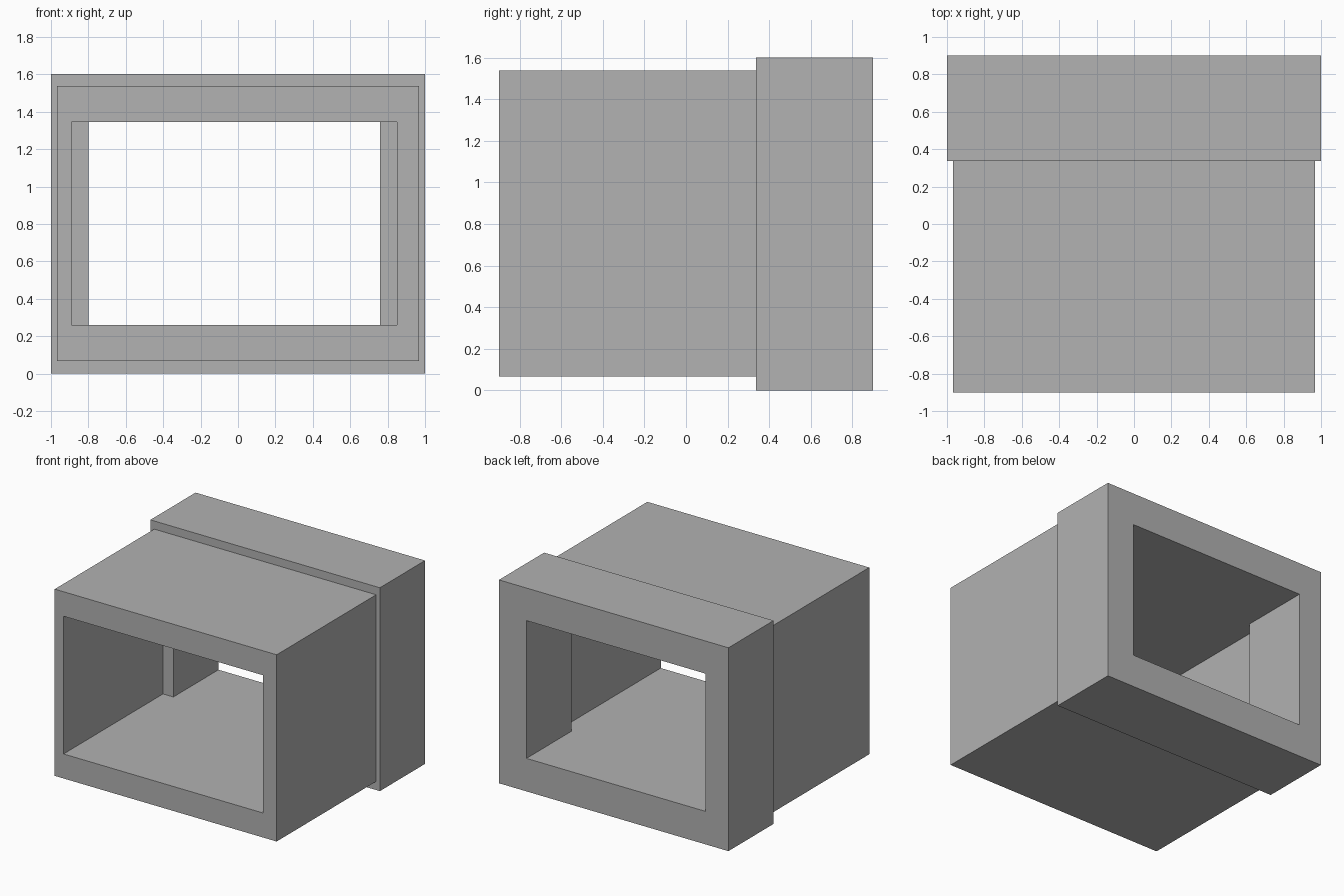
import bpy
import bmesh

cube = bpy.data.objects.get("Cube")
if cube:
    bpy.data.objects.remove(cube, do_unlink=True)

# Plain concrete grey
grey = bpy.data.materials.new("concrete_grey")
grey.use_nodes = True
colour = (0.445, 0.445, 0.445, 1)
grey.diffuse_color = colour
grey.node_tree.nodes["Principled BSDF"].inputs["Base Color"].default_value = colour

# Rectangles as x min, x max, z min, z max
sleeve_outer = (-0.967, 0.967, 0.067, 1.538)
sleeve_inner = (-0.89, 0.85, 0.26, 1.345)
collar_outer = (-1.0, 1.0, 0.0, 1.602)
collar_inner = (-0.80, 0.76, 0.26, 1.345)
front, step, back = -0.90, 0.338, 0.90


def ring(bm, rect, y):
    x0, x1, z0, z1 = rect
    return [bm.verts.new((x, y, z)) for x, z in ((x0, z0), (x1, z0), (x1, z1), (x0, z1))]


# Rectangular duct: outside from front to back, then back through the opening
bm = bmesh.new()
rings = [ring(bm, rect, y) for rect, y in (
    (sleeve_outer, front), (sleeve_outer, step),
    (collar_outer, step), (collar_outer, back),
    (collar_inner, back), (collar_inner, step),
    (sleeve_inner, step), (sleeve_inner, front))]
for a, b in zip(rings, rings[1:] + rings[:1]):
    for i in range(4):
        j = (i + 1) % 4
        bm.faces.new((a[i], a[j], b[j], b[i]))

# Weld the flush floor and ceiling, where the step has no height
bmesh.ops.dissolve_degenerate(bm, dist=0.0001, edges=bm.edges[:])
bmesh.ops.recalc_face_normals(bm, faces=bm.faces[:])

mesh = bpy.data.meshes.new("duct_with_collar")
bm.to_mesh(mesh)
bm.free()
mesh.materials.append(grey)
duct = bpy.data.objects.new("duct_with_collar", mesh)
bpy.context.collection.objects.link(duct)
